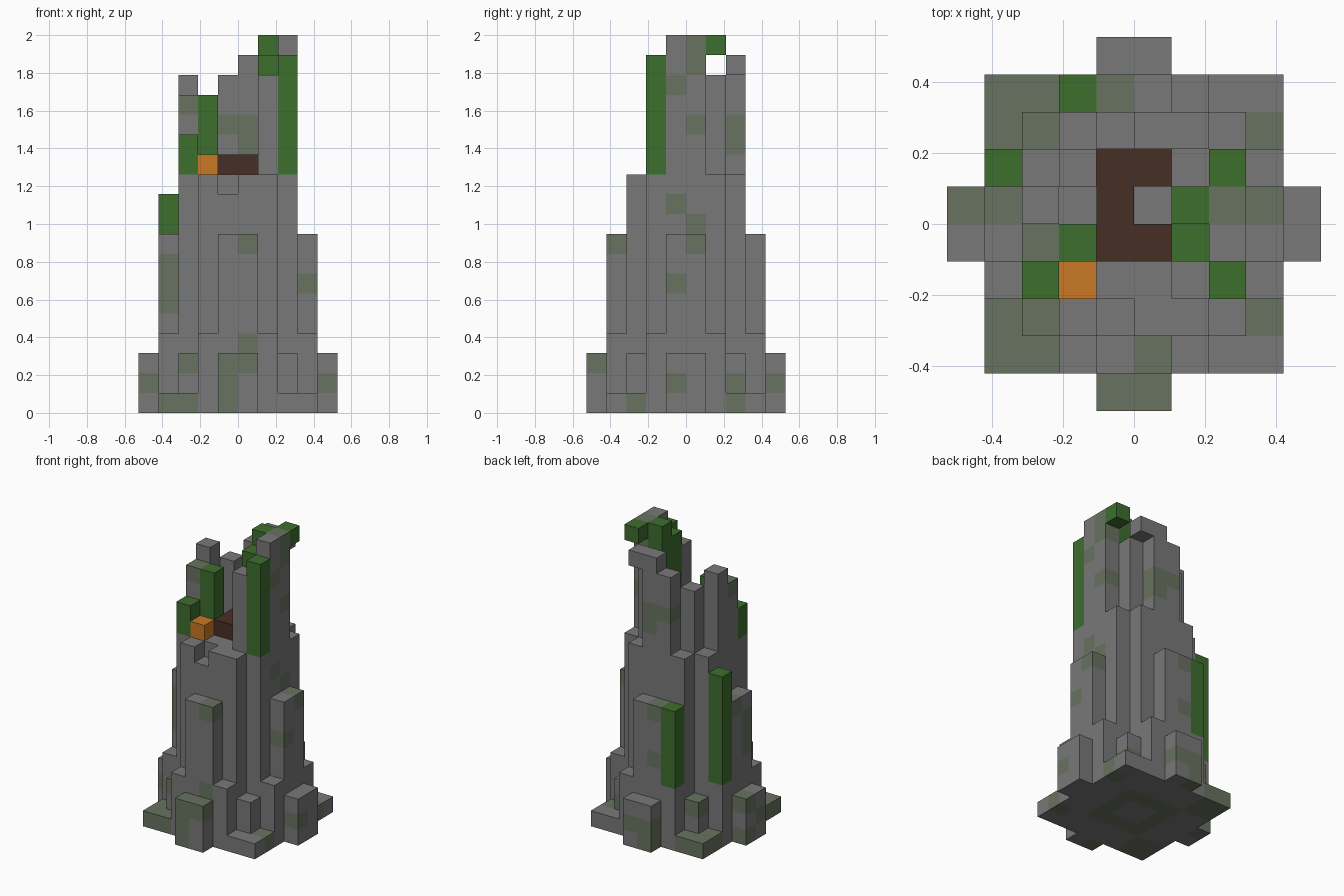
import bpy
import bmesh
from mathutils import Vector

old = bpy.data.objects.get("Cube")
if old:
    bpy.data.objects.remove(old, do_unlink=True)

UNIT = 2 / 19          # edge of one block
STEPS = [Vector(v) for v in ((1, 0, 0), (-1, 0, 0), (0, 1, 0), (0, -1, 0), (0, 0, 1), (0, 0, -1))]


def make_material(name, color):
    mat = bpy.data.materials.new(name)
    mat.use_nodes = True
    mat.diffuse_color = (*color, 1)
    shader = mat.node_tree.nodes["Principled BSDF"]
    shader.inputs["Base Color"].default_value = (*color, 1)
    shader.inputs["Roughness"].default_value = 0.9
    return mat


stone = make_material("grey stone", (0.19, 0.19, 0.19))
mossy = make_material("mossy stone", (0.138, 0.171, 0.117))
leaf = make_material("vine green", (0.048, 0.156, 0.027))
plank = make_material("dark wood", (0.061, 0.028, 0.019))
ember = make_material("lantern orange", (0.578, 0.188, 0.017))

parts = {}             # part name -> (set of block cells, materials)
filled = set()         # every occupied cell
moss = set()           # stone cells overgrown with moss


def fill(part, mats, xs, ys, low, high):
    """Add a box of blocks; xs and ys are inclusive ranges."""
    cells = parts.setdefault(part, (set(), mats))[0]
    for x in range(xs[0], xs[1] + 1):
        for y in range(ys[0], ys[1] + 1):
            for z in range(low, high):
                if (x, y, z) not in filled:
                    filled.add((x, y, z))
                    cells.add((x, y, z))


def column(part, mats, x, y, low, high):
    fill(part, mats, (x, x), (y, y), low, high)


def grow_moss(x, y, *levels):
    moss.update((x, y, z) for z in levels)


def build(name, cells, mats):
    """Skin the exposed sides of the cells and merge coplanar faces."""
    bm = bmesh.new()
    corners = {}

    def vert(point):
        key = tuple(round(c) for c in point)
        if key not in corners:
            corners[key] = bm.verts.new(Vector(key) * UNIT)
        return corners[key]

    half = Vector((0.5, 0.5, 0.5))
    for cell in sorted(cells):
        centre = Vector(cell) + half
        for step in STEPS:
            if tuple(int(c) for c in Vector(cell) + step) in filled:
                continue
            side = Vector((step.y, step.z, step.x)) / 2
            up = step.cross(side)
            middle = centre + step / 2
            ring = [middle + side + up, middle - side + up, middle - side - up, middle + side - up]
            face = bm.faces.new([vert(p) for p in ring])
            face.material_index = int(len(mats) > 1 and cell in moss)
    bm.normal_update()
    bmesh.ops.dissolve_limit(bm, angle_limit=0.01, verts=bm.verts, edges=bm.edges, delimit={'MATERIAL'})
    mesh = bpy.data.meshes.new(name)
    bm.to_mesh(mesh)
    bm.free()
    for mat in mats:
        mesh.materials.append(mat)
    bpy.context.collection.objects.link(bpy.data.objects.new(name, mesh))


ROCK = (stone, mossy)
VINE = (leaf,)

# Tower body: two crossing slabs leave the corners open, with a notch at the front edge
fill("tower_body", ROCK, (-3, 2), (-2, 1), 0, 12)
fill("tower_body", ROCK, (-2, 1), (-3, 2), 0, 11)
for x in (-2, 0, 1):
    column("tower_body", ROCK, x, -3, 11, 12)
fill("tower_body", ROCK, (-2, 1), (2, 2), 11, 12)

# Buttresses, shoulders, feet and corner steps, repeated around four sides
for turn in range(4):
    def turned(part, xs, ys, high):
        for x in range(xs[0], xs[1] + 1):
            for y in range(ys[0], ys[1] + 1):
                a, b = x, y
                for _ in range(turn):
                    a, b = -1 - b, a
                column(part, ROCK, a, b, 0, high)

    turned("buttresses", (-1, 0), (-4, -4), 9)
    turned("buttress_shoulders", (-2, -2), (-4, -4), 4)
    turned("buttress_shoulders", (1, 1), (-4, -4), 4)
    turned("buttress_feet", (-1, 0), (-5, -5), 3)
    turned("corner_posts", (2, 2), (-3, -3), 3)
    turned("corner_steps", (2, 3), (-4, -3), 1)

# Ruined upper wall with a broken outline
for x, y, top in ((-3, 0, 17), (-3, -1, 16), (-2, 1, 16), (-1, 2, 17), (0, 2, 18),
                  (1, 1, 17), (1, -2, 17), (2, -1, 19), (2, 0, 19)):
    column("ruined_wall", ROCK, x, y, 12, top)
column("ruined_wall", ROCK, 1, 2, 17, 18)

# Broken plank floor and lantern
for x, y in ((-1, -1), (0, -1), (-1, 0), (-1, 1), (0, 1)):
    column("plank_floor", (plank,), x, y, 12, 13)
column("lantern", (ember,), -2, -2, 12, 13)

# Hanging vines
for x, y, low, top in ((-3, -2, 12, 14), (-2, -1, 12, 16), (2, -2, 12, 18), (1, -1, 12, 18),
                       (1, 0, 12, 19), (2, 1, 18, 19), (-4, 1, 4, 11), (-2, 3, 4, 9)):
    column("vines", VINE, x, y, low, top)

# Moss on the left corner steps and posts, and on a ring under the base
for x, y, z in filled:
    if x < -2 and (y < -2 or y > 1) and z != 1:
        moss.add((x, y, z))
    if z == 0 and max(abs(x + 0.5), abs(y + 0.5)) == 1.5:
        moss.add((x, y, z))
grow_moss(3, 2, 0)
grow_moss(3, -3, 0)
grow_moss(2, 2, 1)

# Moss on the feet
grow_moss(-1, -5, 0, 1, 2)
grow_moss(0, -5, 2)
grow_moss(-5, -1, 1)
grow_moss(-5, 0, 0, 2)
grow_moss(4, -1, 1)
grow_moss(0, 4, 1)
grow_moss(-1, 4, 0, 1)

# Moss on the buttresses and body
grow_moss(-4, -1, 5, 6, 7)
grow_moss(-4, 0, 8)
grow_moss(0, -4, 3, 8)
grow_moss(3, -1, 6)
grow_moss(3, 0, 8)
grow_moss(-1, 3, 5, 8)
grow_moss(2, -1, 10, 16)
grow_moss(2, 0, 9, 14, 17, 18)

# Moss on the ruined wall
grow_moss(-3, -1, 15)
grow_moss(-1, 2, 14)
grow_moss(0, 2, 13, 14)

for name, (cells, mats) in parts.items():
    build(name, cells, mats)
